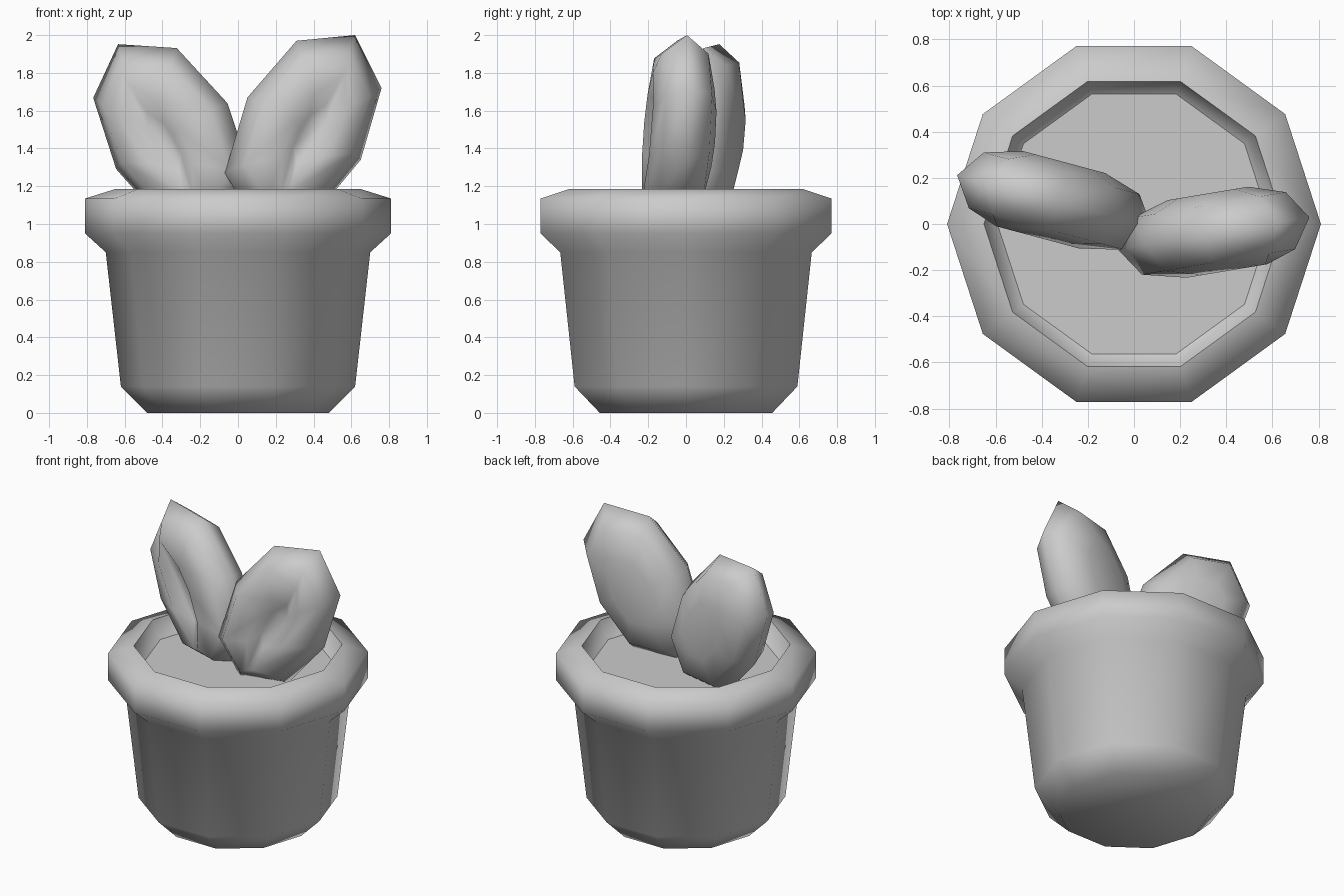
import bpy, math
from mathutils import Vector

if "Cube" in bpy.data.objects:
    bpy.data.objects.remove(bpy.data.objects["Cube"])

SIDES = 10


def make_object(name, verts, faces, angle):
    mesh = bpy.data.meshes.new(name)
    mesh.from_pydata(verts, [], faces)
    obj = bpy.data.objects.new(name, mesh)
    bpy.context.collection.objects.link(obj)
    bpy.ops.object.select_all(action='DESELECT')
    bpy.context.view_layer.objects.active = obj
    obj.select_set(True)
    bpy.ops.object.mode_set(mode='EDIT')
    bpy.ops.mesh.select_all(action='SELECT')
    bpy.ops.mesh.normals_make_consistent(inside=False)
    bpy.ops.object.mode_set(mode='OBJECT')
    bpy.ops.object.shade_smooth_by_angle(angle=math.radians(angle))
    return obj


def loft(name, rings, angle):
    """Bridge equal-sized rings and cap both ends."""
    n = len(rings[0])
    verts = [v for ring in rings for v in ring]
    faces = [(r * n + i, r * n + (i + 1) % n, (r + 1) * n + (i + 1) % n, (r + 1) * n + i)
             for r in range(len(rings) - 1) for i in range(n)]
    faces.append(tuple(range(n)))
    faces.append(tuple(range(len(verts) - n, len(verts))))
    return make_object(name, verts, faces, angle)


def circle(r, z):
    return [(r * math.cos(2 * math.pi * i / SIDES), r * math.sin(2 * math.pi * i / SIDES), z)
            for i in range(SIDES)]


# Pot: lathed ten-sided profile with a rolled rim and inner wall
profile = [(0.48, 0), (0.62, 0.14), (0.70, 0.85), (0.81, 0.95), (0.81, 1.135),
           (0.65, 1.185), (0.59, 1.06)]
loft("pot", [circle(r, z) for r, z in profile], 75)

# Soil: flat disc at the bottom of the inner wall
make_object("soil", circle(0.592, 1.065), [tuple(range(SIDES))], 30)

# Cactus pads: eight-sided outline, puffed on the back, hollowed on the front
OUTLINE = [(0.62, 2.0), (0.76, 1.72), (0.65, 1.34), (0.40, 1.04),
           (0.08, 1.02), (-0.07, 1.27), (0.05, 1.67), (0.31, 1.97)]
HOLLOW = [(0.54, 1.80), (0.55, 1.63), (0.42, 1.36), (0.24, 1.17),
          (0.20, 1.16), (0.20, 1.36), (0.27, 1.54), (0.37, 1.68)]


def scaled(points, s):
    c = sum((Vector(p) for p in points), Vector((0, 0))) / len(points)
    return [c + (Vector(p) - c) * s for p in points]


def pad(name, side, y_mid, turn, drop, lean):
    def ring(points, depth):
        out = []
        for x, z in points:
            x, z = x + lean * (1.5 - z), z - drop - lean * (0.35 - x)
            slope = math.tan(turn) * (x - 0.35)
            out.append((side * (x - math.sin(turn) * depth),
                        y_mid + slope + math.cos(turn) * depth, z))
        return out

    rings = [ring(scaled(OUTLINE, 0.42), 0.175), ring(scaled(OUTLINE, 0.80), 0.125),
             ring(OUTLINE, 0), ring(scaled(OUTLINE, 0.80), -0.125),
             ring(HOLLOW, -0.17), ring(scaled(HOLLOW, 0.5), -0.11)]
    loft(name, rings, 75)


pad("right_pad", 1, -0.04, math.radians(9.5), 0, 0)
pad("left_pad", -1, 0.10, math.radians(15), 0.04, -0.03)
